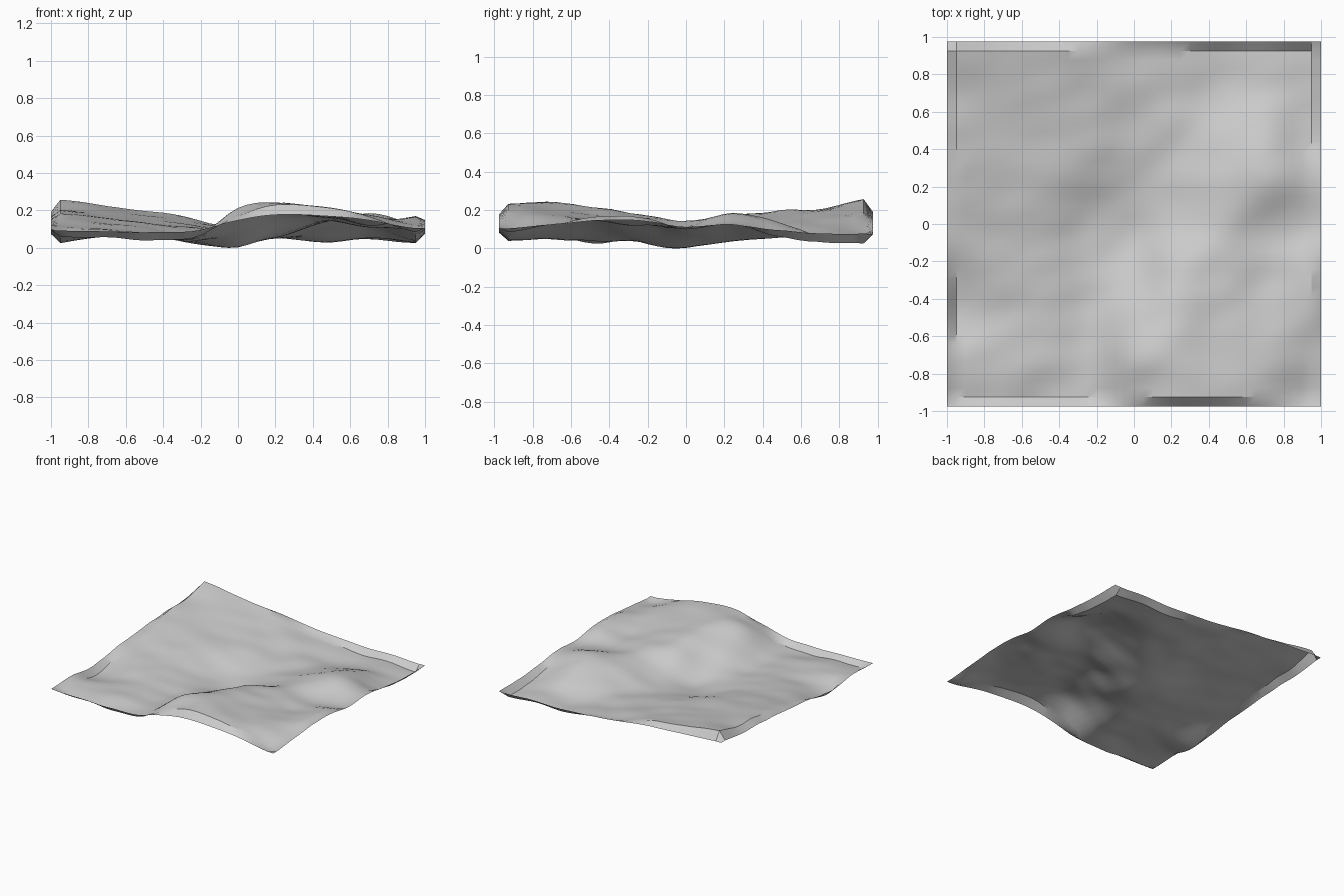
import bpy
import bmesh
from mathutils import Vector, noise

cube = bpy.data.objects.get("Cube")
if cube:
    bpy.data.objects.remove(cube, do_unlink=True)

HALF_X, HALF_Y = 1.0, 0.975
CELLS = 40
RIM_LEVEL = 0.13

# Coarse relief in hundredths, front row first, each row from -x to +x
RELIEF = [
    "7 6 5 6 18 24 22 17 9",
    "8 8 7 6 21 24 20 18 13",
    "3 7 7 4 14 22 18 15 17",
    "8 10 8 4 5 17 17 12 17",
    "13 12 9 3 1 8 15 12 10",
    "17 15 13 8 4 7 14 19 13",
    "20 17 14 12 7 6 10 15 7",
    "21 19 17 13 9 6 4 7 4",
    "26 23 20 16 10 7 4 5 3",
]
relief = [[int(n) / 100 for n in row.split()] for row in RELIEF]
LAST = len(relief) - 1


def spline(values, t):
    """Smooth curve through evenly spaced values, t from 0 to 1."""
    t = min(max(t, 0), 1) * LAST
    i = min(int(t), LAST - 1)
    f = t - i
    a, b, c, d = (values[min(max(i + k, 0), LAST)] for k in (-1, 0, 1, 2))
    return b + f / 2 * (c - a + f * (2 * a - 5 * b + 4 * c - d + f * (3 * (b - c) + d - a)))


def ground(x, y):
    """Broad hills plus small ripples stretched along a diagonal."""
    inner = 1 - 2 / CELLS
    u = (x / (HALF_X * inner) + 1) / 2
    v = (y / (HALF_Y * inner) + 1) / 2
    broad = spline([spline(row, u) for row in relief], v)
    ripple = noise.noise(Vector((3.5 * x + 1.5 * y, 6 * y - 2 * x, 3)))
    return broad + 0.014 * ripple


# Terrain sheet: the outermost ring of points is flattened towards the rim level
bm = bmesh.new()
bmesh.ops.create_grid(bm, x_segments=CELLS, y_segments=CELLS, size=1)
for v in bm.verts:
    v.co.x *= HALF_X
    v.co.y *= HALF_Y
    v.co.z = ground(v.co.x, v.co.y)
    if v.is_boundary:
        v.co.z = (v.co.z + RIM_LEVEL) / 2

# Rest the lowest point on the floor
lowest = min(v.co.z for v in bm.verts)
for v in bm.verts:
    v.co.z -= lowest
mesh = bpy.data.meshes.new("terrain_sheet")
bm.to_mesh(mesh)
bm.free()

terrain = bpy.data.objects.new("terrain_sheet", mesh)
bpy.context.collection.objects.link(terrain)

# Plain grey ground
grey = bpy.data.materials.new("ground_grey")
grey.use_nodes = True
colour = (0.6, 0.6, 0.6, 1)
grey.diffuse_color = colour
grey.node_tree.nodes["Principled BSDF"].inputs["Base Color"].default_value = colour
mesh.materials.append(grey)

bpy.ops.object.select_all(action="DESELECT")
terrain.select_set(True)
bpy.context.view_layer.objects.active = terrain
bpy.ops.object.shade_smooth_by_angle()
